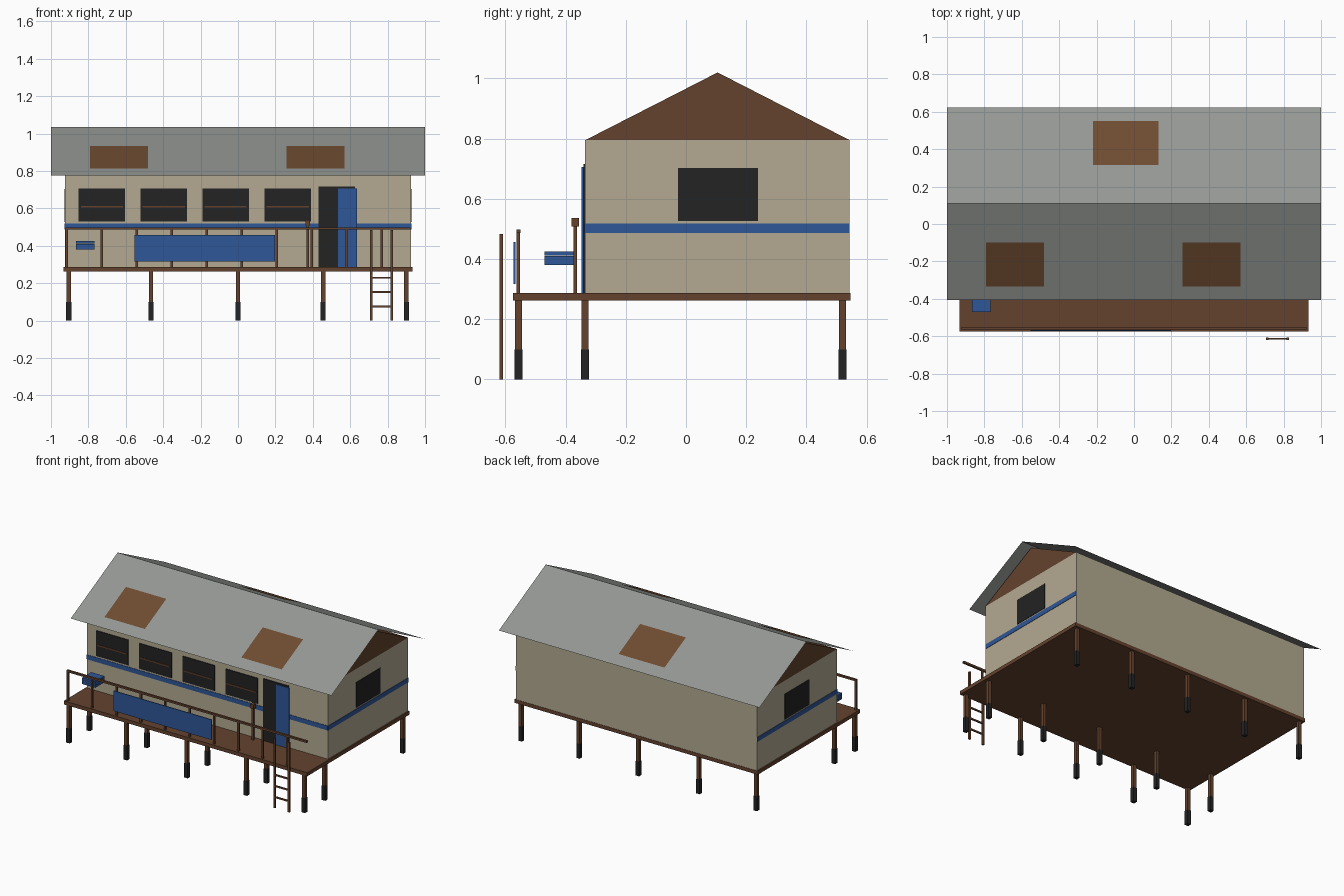
import bpy, bmesh

if "Cube" in bpy.data.objects:
    bpy.data.objects.remove(bpy.data.objects["Cube"])


def material(name, r, g, b):
    lin = [((c / 255 + 0.055) / 1.055) ** 2.4 for c in (r, g, b)]
    m = bpy.data.materials.new(name)
    m.diffuse_color = (*lin, 1)
    m.use_nodes = True
    m.node_tree.nodes["Principled BSDF"].inputs["Base Color"].default_value = m.diffuse_color
    return m


WALL = material("beige wall", 180, 170, 146)
WOOD = material("brown wood", 100, 66, 46)
RUST = material("rust brown", 110, 75, 49)
ROOF = material("grey roof", 148, 151, 147)
BLUE = material("blue paint", 47, 87, 151)
DARK = material("near black", 35, 35, 35)


def mesh(name, verts, faces, mat):
    me = bpy.data.meshes.new(name)
    me.from_pydata(verts, [], faces)
    me.materials.append(mat)
    bm = bmesh.new()
    bm.from_mesh(me)
    if len(faces) > 2:
        bmesh.ops.recalc_face_normals(bm, faces=bm.faces[:])
    bm.to_mesh(me)
    bm.free()
    ob = bpy.data.objects.new(name, me)
    bpy.context.collection.objects.link(ob)
    return ob


def box(name, x, y, z, mat):
    """Box from (min, max) ranges on each axis."""
    v = [(a, b, c) for a in x for b in y for c in z]
    f = [(0, 1, 3, 2), (4, 6, 7, 5), (0, 4, 5, 1),
         (2, 3, 7, 6), (0, 2, 6, 4), (1, 5, 7, 3)]
    return mesh(name, v, f, mat)


def around(c, w):
    return (c - w / 2, c + w / 2)


X, Y0, Y1 = 0.925, -0.335, 0.544      # house footprint
FLOOR, EAVE = 0.287, 0.795

# Deck and stilts with dark feet
box("deck", (-0.933, 0.933), (-0.575, 0.546), (0.262, FLOOR), WOOD)
for px in (-0.905, -0.465, 0, 0.455, 0.9):
    for py in (-0.557, Y0, 0.52):
        box("stilt", around(px, 0.023), around(py, 0.023), (0.1, 0.262), WOOD)
        box("stilt_foot", around(px, 0.027), around(py, 0.027), (0, 0.1), DARK)

# House body and gable prism
box("walls", (-X, X), (Y0, Y1), (FLOOR, EAVE), WALL)
gable = [(s * X, y, z) for s in (-1, 1)
         for y, z in ((Y0, EAVE), (Y1, EAVE), (0.105, 1.02))]
mesh("gable", gable, [(0, 1, 2), (3, 5, 4), (0, 3, 4, 1), (1, 4, 5, 2), (2, 5, 3, 0)], WOOD)

# Sheet roof and rusty patches
RIDGE_Y, RIDGE_Z, SLOPE = 0.109, 1.036, 0.508


def roof_z(y):
    return RIDGE_Z - SLOPE * abs(y - RIDGE_Y)


def roof_sheet(name, x0, x1, y0, y1, lift, mat):
    mesh(name, [(x, y, roof_z(y) + lift) for x, y in
                ((x0, y0), (x1, y0), (x1, y1), (x0, y1))], [(0, 1, 2, 3)], mat)


roof_sheet("roof_front", -1, 1, -0.405, RIDGE_Y, 0, ROOF)
roof_sheet("roof_back", -1, 1, RIDGE_Y, 0.623, 0, ROOF)
roof_sheet("roof_patch", -0.79, -0.48, -0.335, -0.1, 0.004, RUST)
roof_sheet("roof_patch", 0.26, 0.57, -0.335, -0.1, 0.004, RUST)
roof_sheet("roof_patch", -0.22, 0.132, 0.315, 0.55, 0.004, RUST)

# Blue stripe on front and sides, side windows
box("front_stripe", (-X, X), (Y0 - 0.003, Y0), (0.487, 0.518), BLUE)
for s in (-1, 1):
    side = tuple(sorted((s * X, s * (X + 0.003))))
    box("side_stripe", side, (Y0, Y1), (0.487, 0.518), BLUE)
    box("side_window", side, (-0.027, 0.239), (0.527, 0.703), DARK)

# Front windows with a cross bar
for wx in (-0.728, -0.397, -0.066, 0.266):
    box("front_window", around(wx, 0.247), (Y0 - 0.005, Y0), (0.53, 0.706), DARK)
    box("window_bar", around(wx, 0.225), (Y0 - 0.009, Y0 - 0.005), (0.604, 0.613), WOOD)

# Doorway and half-open sliding door
box("doorway", (0.43, 0.625), (Y0 - 0.006, Y0), (FLOOR, 0.716), DARK)
box("door", (0.535, 0.635), (Y0 - 0.012, Y0 - 0.006), (FLOOR, 0.706), BLUE)

# Railing and banner
for i in range(10):
    box("rail_post", around(-0.915 + 0.187 * i, 0.012), around(-0.557, 0.012), (FLOOR, 0.488), WOOD)
box("handrail", (-0.921, 0.921), around(-0.557, 0.014), (0.486, 0.499), WOOD)
box("banner", (-0.553, 0.197), (-0.573, -0.567), (0.317, 0.457), BLUE)

# Lamp post by the door
box("lamp_post", around(0.373, 0.012), around(-0.368, 0.012), (FLOOR, 0.508), WOOD)
box("lamp_head", around(0.373, 0.026), around(-0.368, 0.026), (0.508, 0.537), WOOD)

# Slatted blue crate
for z in (0.381, 0.396, 0.411):
    box("crate_slat", (-0.867, -0.767), (-0.47, -0.37), (z, z + 0.014), BLUE)

# Ladder
for lx in (0.712, 0.822):
    box("ladder_rail", around(lx, 0.013), around(-0.614, 0.012), (0, 0.484), WOOD)
for z in (0.075, 0.152, 0.229):
    box("ladder_rung", (0.712, 0.822), around(-0.614, 0.009), around(z, 0.01), WOOD)
